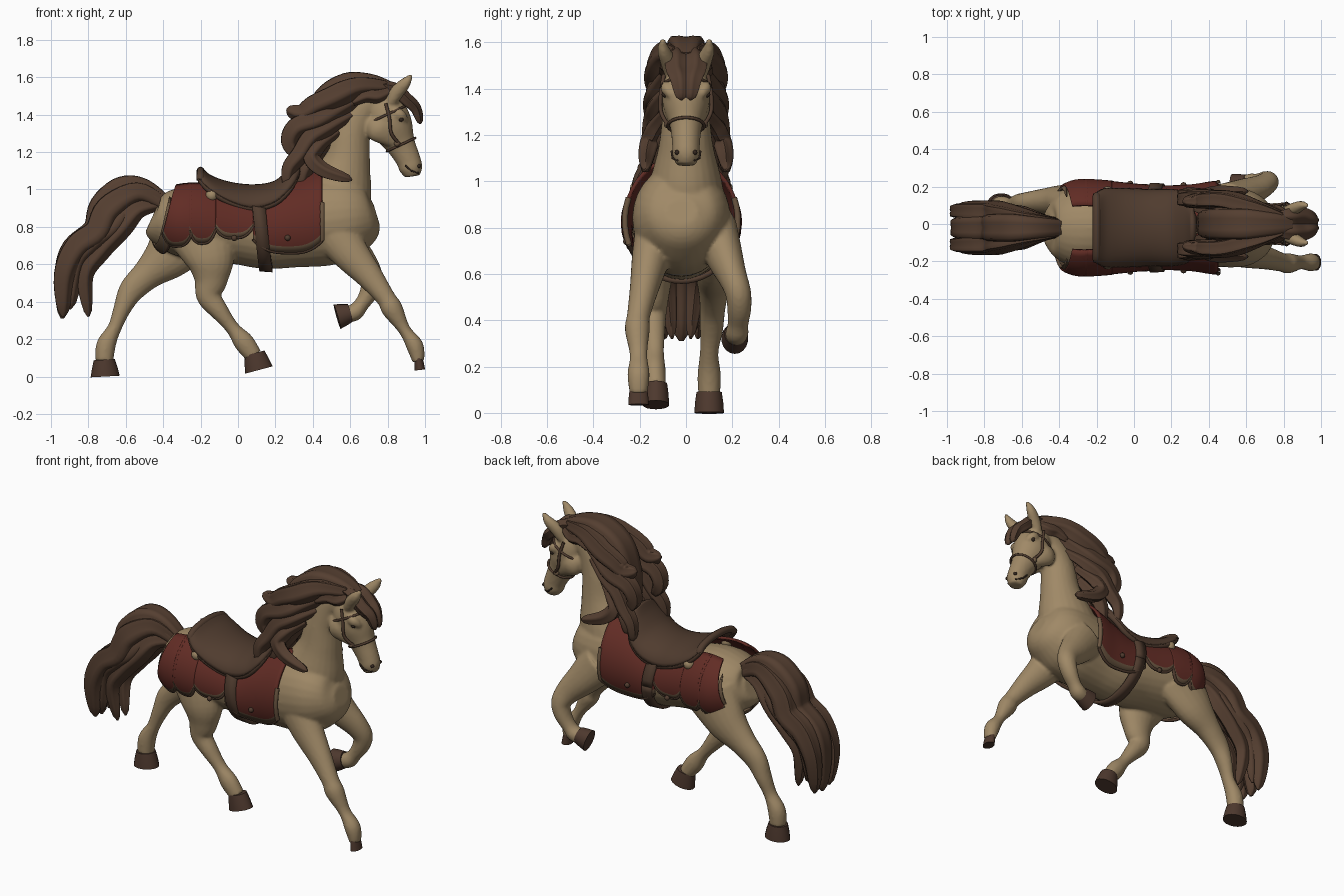
import bpy, bmesh, math
from mathutils import Vector

default = bpy.data.objects.get("Cube")
if default:
    bpy.data.objects.remove(default)


def material(name, r, g, b):
    mat = bpy.data.materials.new(name)
    mat.use_nodes = True
    mat.diffuse_color = (r, g, b, 1)
    bsdf = next(n for n in mat.node_tree.nodes if n.type == 'BSDF_PRINCIPLED')
    bsdf.inputs["Base Color"].default_value = (r, g, b, 1)
    return mat


TAN = material("tan coat", .35, .25, .135)
BROWN = material("brown hair", .09, .049, .03)
LEATHER = material("dark leather", .08, .045, .028)
RED = material("red cloth", .12, .025, .018)
HOOF = material("hoof brown", .075, .04, .027)
TRIM = material("trim tan", .15, .095, .054)
DARK = material("dark detail", .035, .021, .014)


def spline(points, steps=5):
    """Smooth resampling of tuples of any length."""
    pts = [Vector(p) for p in points]
    out = []
    for i in range(len(pts) - 1):
        a, b, c, d = (pts[max(i - 1, 0)], pts[i], pts[i + 1], pts[min(i + 2, len(pts) - 1)])
        for k in range(steps):
            t = k / steps
            out.append(b + (c - a) * (t / 2) + (a * 2 - b * 5 + c * 4 - d) * (t * t / 2)
                       + (b * 3 - a - c * 3 + d) * (t ** 3 / 2))
    return out + [pts[-1]]


def finish(bm, name, mats, angle=50):
    bmesh.ops.recalc_face_normals(bm, faces=bm.faces)
    mesh = bpy.data.meshes.new(name)
    bm.to_mesh(mesh)
    bm.free()
    obj = bpy.data.objects.new(name, mesh)
    bpy.context.collection.objects.link(obj)
    for mat in mats:
        mesh.materials.append(mat)
    bpy.ops.object.select_all(action='DESELECT')
    obj.select_set(True)
    bpy.context.view_layer.objects.active = obj
    bpy.ops.object.shade_smooth_by_angle(angle=math.radians(angle))
    return obj


def loft(bm, rows, sides=20, ridge=0, steps=5):
    """Tube through (x, y, z, depth, width) stations, square to its path."""
    rows = spline(rows, steps) if steps else [Vector(r) for r in rows]
    rings = []
    for i, row in enumerate(rows):
        tangent = Vector((rows[min(i + 1, len(rows) - 1)] - rows[max(i - 1, 0)])[:3]).normalized()
        side = Vector((0, 1, 0))
        side = (side - tangent * side.dot(tangent)).normalized()
        normal = tangent.cross(side)
        ring = []
        for k in range(sides):
            a = math.tau * k / sides
            s = 1 + ridge * math.cos(a * 5)
            ring.append(bm.verts.new(Vector(row[:3]) + normal * (row[3] * s * math.cos(a))
                                     + side * (row[4] * s * math.sin(a))))
        rings.append(ring)
    for lower, upper in zip(rings, rings[1:]):
        for k in range(sides):
            n = (k + 1) % sides
            bm.faces.new((lower[k], lower[n], upper[n], upper[k]))
    bm.faces.new(rings[0][::-1])
    bm.faces.new(rings[-1])


def cord(name, points, radius, mat, cyclic=False):
    curve = bpy.data.curves.new(name, 'CURVE')
    curve.dimensions = '3D'
    curve.bevel_depth = radius
    curve.bevel_resolution = 2
    line = curve.splines.new('POLY')
    line.points.add(len(points) - 1)
    for target, p in zip(line.points, points):
        target.co = (p[0], p[1], p[2], 1)
    line.use_cyclic_u = cyclic
    curve.materials.append(mat)
    obj = bpy.data.objects.new(name, curve)
    bpy.context.collection.objects.link(obj)


def ball(name, place, radius, mat):
    bm = bmesh.new()
    bmesh.ops.create_uvsphere(bm, u_segments=14, v_segments=8, radius=radius)
    bmesh.ops.translate(bm, verts=bm.verts, vec=place)
    finish(bm, name, [mat])


def sheet(name, grid, thick, mat, hem=None):
    """Thickened grid; the first strip of each row takes the hem colour."""
    bm = bmesh.new()
    rows = [[bm.verts.new(p) for p in row] for row in grid]
    for a, b in zip(rows, rows[1:]):
        for k in range(len(a) - 1):
            face = bm.faces.new((a[k], a[k + 1], b[k + 1], b[k]))
            face.material_index = 1 if hem and k == 0 else 0
    obj = finish(bm, name, [mat, hem] if hem else [mat])
    solid = obj.modifiers.new("thickness", 'SOLIDIFY')
    solid.thickness = thick
    solid.offset = 0


# Trunk sections: x, centre height, half height, half width
CENTRE = -.02
trunk = [(-.46, .85, .07, .08), (-.43, .84, .13, .15), (-.33, .83, .18, .21), (-.2, .82, .2, .215),
         (0, .79, .19, .195), (.15, .77, .195, .185), (.3, .8, .22, .19), (.45, .83, .24, .21),
         (.6, .85, .22, .205), (.7, .86, .15, .15), (.74, .87, .06, .07)]
neck = [(.48, .84, .2, .18), (.54, 1, .18, .155), (.58, 1.15, .128, .118),
        (.6, 1.3, .108, .1), (.65, 1.42, .105, .085), (.74, 1.48, .08, .075)]
head = [(.72, 1.46, .075, .07), (.78, 1.41, .115, .1), (.825, 1.33, .113, .1), (.87, 1.24, .08, .07),
        (.91, 1.16, .066, .06), (.925, 1.11, .062, .058), (.932, 1.07, .04, .04)]
fore_right = [(.5, -.13, .8, .13, .09), (.6, -.155, .66, .1, .08), (.7, -.18, .54, .073, .063),
              (.79, -.205, .42, .052, .05), (.825, -.21, .36, .057, .054), (.89, -.205, .25, .033, .038),
              (.945, -.205, .165, .046, .048), (.965, -.205, .08, .032, .038)]
fore_left = [(.5, .13, .8, .13, .09), (.6, .165, .68, .1, .08), (.68, .2, .59, .075, .063),
             (.715, .225, .52, .06, .056), (.7, .23, .45, .05, .052), (.66, .225, .385, .04, .045),
             (.625, .22, .345, .047, .05), (.58, .215, .33, .042, .044)]
hind_right = [(-.2, -.12, .79, .19, .09), (-.15, -.14, .63, .135, .09), (-.145, -.14, .52, .092, .07),
              (-.155, -.14, .43, .068, .056), (-.1, -.14, .35, .05, .05), (-.03, -.135, .26, .037, .04),
              (.03, -.135, .185, .054, .047), (.085, -.13, .11, .046, .043)]
hind_left = [(-.26, .11, .79, .19, .09), (-.37, .12, .65, .135, .09), (-.48, .12, .55, .085, .07),
             (-.57, .115, .46, .068, .056), (-.62, .11, .36, .047, .05), (-.66, .1, .26, .037, .04),
             (-.705, .1, .17, .052, .05), (-.715, .1, .08, .048, .048)]

# Horse body, fused into one smooth skin
bm = bmesh.new()
loft(bm, [(x, CENTRE, z, h, w) for x, z, h, w in trunk], 28)
for part in (neck, head):
    loft(bm, [(x, 0, z, h, w) for x, z, h, w in part], 24)
for leg in (fore_right, fore_left, hind_right, hind_left):
    loft(bm, leg)
for s in (-1, 1):
    # ears, jaws and brows
    loft(bm, [(.82, s * .06, 1.47, .032, .036), (.85, s * .078, 1.52, .038, .034),
              (.895, s * .098, 1.57, .03, .026), (.93, s * .1, 1.615, .008, .008)])
    loft(bm, [(.705, s * .05, 1.36, .035, .03), (.755, s * .065, 1.32, .07, .048), (.835, s * .05, 1.25, .03, .025)])
    loft(bm, [(.82, s * .07, 1.42, .02, .02), (.865, s * .082, 1.4, .03, .028), (.9, s * .06, 1.37, .015, .015)])
body = finish(bm, "horse_body", [TAN])
skin = body.modifiers.new("skin", 'REMESH')
skin.mode = 'VOXEL'
skin.voxel_size = .01
skin.use_smooth_shade = True
relax = body.modifiers.new("relax", 'SMOOTH')
relax.iterations = 3

# Hooves: top, base, radius, half width
for name, top, base, r, w in (("fore_right", (.964, -.205, .105), (.972, -.205, .035), .029, .045),
                              ("fore_left", (.6, .215, .34), (.53, .21, .32), .068, .058),
                              ("hind_right", (.088, -.13, .125), (.112, -.13, .035), .076, .058),
                              ("hind_left", (-.715, .1, .09), (-.71, .1, 0), .078, .065)):
    bm = bmesh.new()
    loft(bm, [(*top, r * .72, w * .85), (*Vector(top).lerp(Vector(base), .5), r * .88, w * .95),
              (*base, r, w)], 18, steps=0)
    finish(bm, name + "_hoof", [HOOF], 35)


def lock(name, path, depth, width):
    """Ridged, tapering lock of hair."""
    bm = bmesh.new()
    rows = spline(path, 5)
    last = len(rows) - 1
    sized = []
    for i, p in enumerate(rows):
        u = i / last
        k = min(1, .5 + u * 1.6) * math.sqrt(max(1 - u ** 4, .01))
        sized.append((*p, depth * k, width * k))
    loft(bm, sized, 20, .13, 0)
    finish(bm, name, [BROWN], 60)


def pair(name, path, depth, width, shift=0):
    for s, label in ((1, "left_"), (-1, "right_")):
        lock(label + name, [(x, s * y + shift, z) for x, y, z in path], depth, width)


# Mane and forelock
lock("mane_crest", [(.84, 0, 1.53), (.72, 0, 1.57), (.58, 0, 1.565), (.46, 0, 1.49), (.4, 0, 1.34),
                    (.38, 0, 1.2), (.35, 0, 1.02)], .062, .1)
pair("mane_upper", [(.79, .04, 1.55), (.64, .09, 1.55), (.5, .125, 1.49), (.41, .13, 1.45), (.34, .125, 1.41),
                    (.26, .12, 1.43)], .064, .05)
pair("mane_back", [(.66, .06, 1.5), (.53, .1, 1.43), (.42, .13, 1.37), (.31, .135, 1.33),
                   (.275, .13, 1.25), (.32, .13, 1.17)], .06, .05)
pair("mane_middle", [(.6, .07, 1.4), (.49, .12, 1.34), (.39, .14, 1.28), (.33, .15, 1.19), (.27, .16, 1.11),
                     (.26, .16, 1)], .05, .042)
pair("mane_low", [(.53, .08, 1.31), (.43, .13, 1.24), (.39, .155, 1.17), (.46, .17, 1.1), (.61, .175, 1.05)],
     .045, .04)
pair("mane_root", [(.48, .05, 1.26), (.4, .08, 1.18), (.35, .1, 1.1), (.33, .1, 1)], .05, .045)
pair("mane_cheek", [(.82, .05, 1.53), (.75, .075, 1.5), (.68, .085, 1.5), (.6, .1, 1.46)], .035, .03)
pair("forelock", [(.74, .03, 1.56), (.83, .04, 1.54), (.9, .04, 1.48), (.95, .025, 1.43), (.975, .02, 1.35)],
     .034, .046)

# Tail
lock("tail_centre", [(-.38, -.02, .92), (-.5, -.02, 1), (-.61, -.02, 1), (-.72, -.02, .91), (-.76, -.02, .78),
                     (-.88, -.02, .68), (-.93, -.02, .54), (-.94, -.02, .31)], .08, .09)
pair("tail_side", [(-.4, .02, .92), (-.54, .04, .98), (-.69, .07, .89), (-.75, .085, .77), (-.86, .09, .69),
                   (-.93, .09, .54), (-.935, .07, .32)], .08, .058, -.02)
pair("tail_middle", [(-.5, .02, .95), (-.6, .04, .9), (-.68, .07, .8), (-.79, .08, .71), (-.87, .07, .6),
                     (-.9, .06, .36)], .07, .05, -.02)
pair("tail_under", [(-.42, .02, .92), (-.54, .05, .89), (-.64, .07, .78), (-.74, .07, .67), (-.82, .06, .54),
                    (-.8, .04, .32)], .055, .048, -.02)

dense = spline(trunk, 6)


def on_trunk(x, angle, s, swell):
    """Point on the swollen trunk; angle is measured up from the flank."""
    for a, b in zip(dense, dense[1:]):
        if a[0] <= x <= b[0]:
            _, z, h, w = a.lerp(b, (x - a[0]) / (b[0] - a[0]))
            return Vector((x, CENTRE + s * (w + swell) * math.cos(angle), z + (h + swell) * math.sin(angle)))


def flank_angle(x, z):
    top = on_trunk(x, math.pi / 2, 1, 0).z
    low = on_trunk(x, -math.pi / 2, 1, 0).z
    return math.asin(max(-1, min(1, (2 * z - top - low) / (top - low))))


# Scalloped panels: start, end, low point, top angle, lean, swell, colour
panels = (("crupper", -.455, -.36, .69, 40, .09, .026, TRIM), ("rear", -.4, -.245, .72, 62, .07, .036, RED),
          ("hip", -.26, -.12, .73, 62, 0, .036, RED), ("middle", -.13, .09, .75, 70, 0, .034, RED),
          ("front", .08, .45, .68, 82, 0, .034, RED))
for s, label in ((1, "left"), (-1, "right")):
    for part, x0, x1, low, top, lean, swell, colour in panels:
        grid = []
        for i in range(19):
            u = i / 9 - 1
            x = (x0 + x1) / 2 + u * (x1 - x0) / 2
            bottom = flank_angle(x, low + .06 * abs(u) ** 3)
            grid.append([on_trunk(x + lean * (1 - u) / 2 * k / 12, bottom + (math.radians(top) - bottom) * k / 12,
                                  s, swell) for k in range(13)])
        sheet(f"{label}_{part}_cloth", grid, .016, colour, TRIM)
        cord(f"{label}_{part}_trim", [row[0] for row in grid], .01, LEATHER)
    for part, x in (("middle", -.02), ("front", .265)):
        ball(f"{label}_{part}_knob", on_trunk(x, flank_angle(x, .75), s, .045), .016, LEATHER)
    cord(label + "_front_edge", [p for p in grid[-1][:6]], .013, TRIM)
    ball(label + "_rosette", on_trunk(-.14, .72, s, .04), .034, TAN)
    ball(label + "_eye", (.872, s * .092, 1.375), .013, DARK)
    ball(label + "_nostril", (.967, s * .038, 1.125), .011, DARK)
    cord(label + "_mouth", [(.965, s * .03, 1.088), (.925, s * .058, 1.1), (.895, s * .062, 1.13)], .005, DARK)
    cord(label + "_cheek_strap", spline([(.79, s * .095, 1.46), (.81, s * .108, 1.38), (.82, s * .108, 1.3),
                                         (.865, s * .077, 1.24)]), .009, LEATHER)
    ball(label + "_bridle_ring", (.85, s * .08, 1.245), .016, TRIM)

# Girth, snug under the belly and slanting slightly forward
girth = []
for i in range(41):
    a = math.tau * i / 40
    girth.append([on_trunk(.125 - .025 * math.sin(a) + dx, a, 1, .026 + .02 * math.sin(a) + .015 * math.cos(a) ** 2)
                  for dx in (-.035, .035)])
sheet("girth", girth, .022, LEATHER)

# Saddle: x, ridge height, drop, half width
rows = []
for x, z, drop, w in spline([(-.2, 1.1, .05, .17), (-.15, 1.06, .065, .195), (-.05, 1.025, .09, .195),
                             (.08, 1.01, .11, .19), (.2, 1.03, .1, .19), (.28, 1.1, .09, .17),
                             (.32, 1.17, .07, .1)], 4):
    arc = [math.pi * (k / 16 - .5) for k in range(17)]
    rows.append([(x, CENTRE + w * math.sin(a), z - drop * (1 - math.cos(a))) for a in arc])
sheet("saddle", rows, .035, LEATHER)
cord("saddle_rim", rows[0], .022, LEATHER)
for edge, label in ((0, "right"), (-1, "left")):
    cord(label + "_saddle_edge", [row[edge] for row in rows], .018, LEATHER)

# Bridle bands
for name, x, z, r, w in (("noseband", .872, 1.24, .084, .078), ("browband", .795, 1.4, .118, .108)):
    ring = [math.tau * k / 28 for k in range(28)]
    cord(name, [(x + .9 * r * math.cos(a), w * math.sin(a), z + .42 * r * math.cos(a)) for a in ring],
         .007, LEATHER, True)
